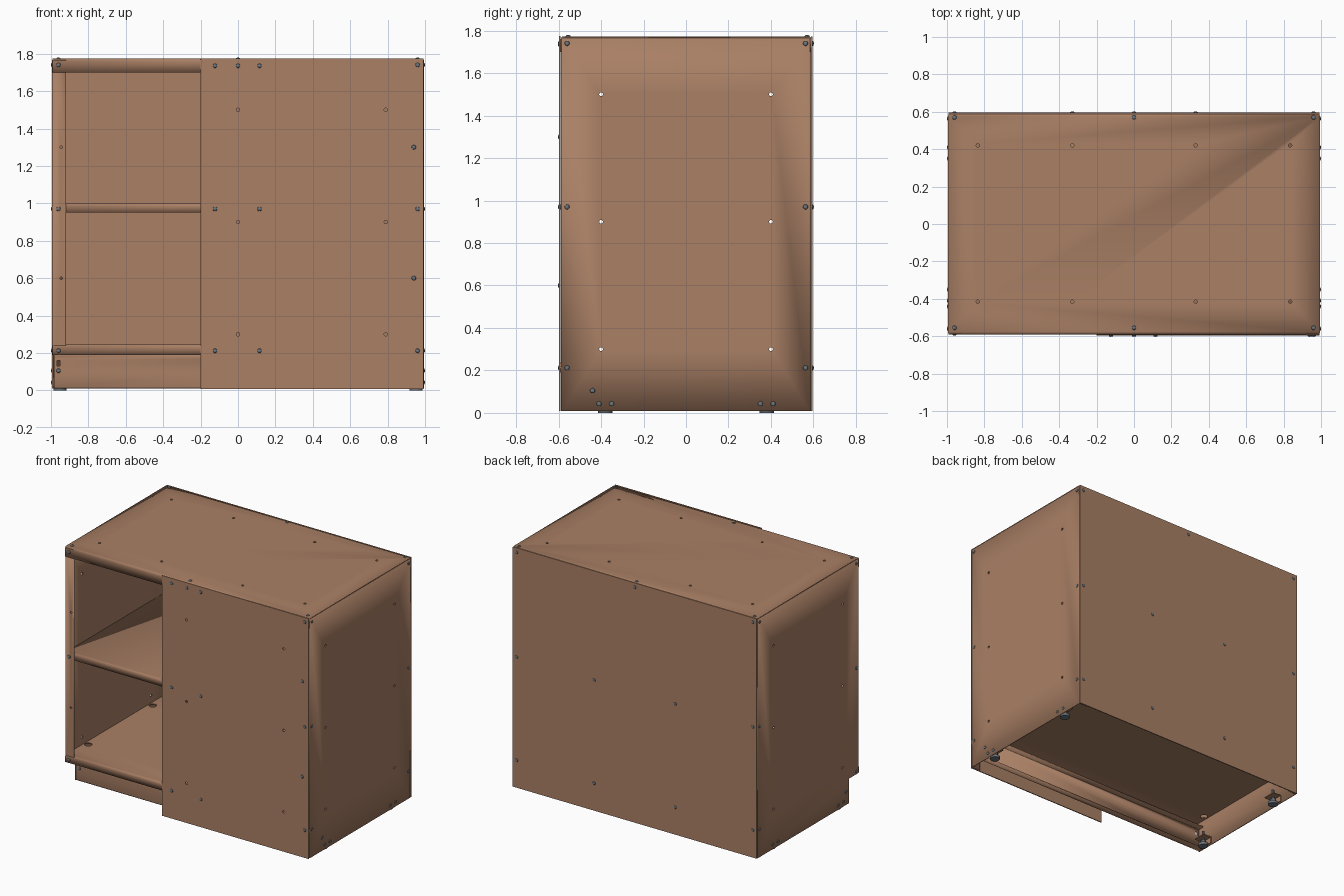
import bpy, bmesh, math
from mathutils import Matrix, Vector

if "Cube" in bpy.data.objects:
    bpy.data.objects.remove(bpy.data.objects["Cube"])

T = 0.007  # sheet thickness


def material(name, rgb):
    m = bpy.data.materials.new(name)
    m.diffuse_color = (*rgb, 1)
    m.use_nodes = True
    m.node_tree.nodes["Principled BSDF"].inputs["Base Color"].default_value = m.diffuse_color
    return m


BROWN = material("brown_sheet", (0.40, 0.215, 0.13))
STEEL = material("steel_grey", (0.15, 0.18, 0.20))


def finish(name, bm, mat, smooth=True):
    bmesh.ops.recalc_face_normals(bm, faces=bm.faces[:])
    me = bpy.data.meshes.new(name)
    bm.to_mesh(me)
    bm.free()
    me.materials.append(mat)
    ob = bpy.data.objects.new(name, me)
    bpy.context.collection.objects.link(ob)
    if smooth:
        bpy.ops.object.select_all(action='DESELECT')
        ob.select_set(True)
        bpy.context.view_layer.objects.active = ob
        bpy.ops.object.shade_smooth_by_angle(angle=math.radians(35))
    return ob


def box(bm, lo, hi):
    lo, hi = Vector(lo), Vector(hi)
    m = Matrix.Translation((lo + hi) / 2) @ Matrix.Diagonal((*(hi - lo), 1))
    bmesh.ops.create_cube(bm, size=1, matrix=m)


TURN = {'x': Matrix.Rotation(math.pi / 2, 4, 'Y'),
        'y': Matrix.Rotation(math.pi / 2, 4, 'X'),
        'z': Matrix.Identity(4)}


def rod(bm, pos, axis, r, depth, seg=14):
    bmesh.ops.create_cone(bm, cap_ends=True, segments=seg, radius1=r, radius2=r,
                          depth=depth, matrix=Matrix.Translation(pos) @ TURN[axis])


def cut(ob, cutter):
    mod = ob.modifiers.new("cut", 'BOOLEAN')
    mod.operation = 'DIFFERENCE'
    mod.solver = 'EXACT'
    mod.object = cutter


def rounded(pts, r):
    """Round the inner corners of an open profile."""
    pts = [Vector(p) for p in pts]
    out = [pts[0]]
    for a, b, c in zip(pts, pts[1:], pts[2:]):
        p, q = b + (a - b).normalized() * r, b + (c - b).normalized() * r
        for t in (0, 0.33, 0.67, 1):
            out.append(p * (1 - t) ** 2 + b * 2 * t * (1 - t) + q * t * t)
    return out + [pts[-1]]


def bent_sheet(name, pts, a, b, axis, r=0.012):
    """Extrude a folded profile along x (yz profile) or z (xy profile)."""
    bm = bmesh.new()
    rows = []
    for p in rounded(pts, r):
        rows.append([bm.verts.new((e, p.x, p.y) if axis == 'x' else (p.x, p.y, e))
                     for e in (a, b)])
    for u, v in zip(rows, rows[1:]):
        bm.faces.new((u[0], v[0], v[1], u[1]))
    ob = finish(name, bm, BROWN)
    mod = ob.modifiers.new("thickness", 'SOLIDIFY')
    mod.thickness = T
    mod.offset = 0
    mod.use_even_offset = True
    return ob


# Hole cutters
bm = bmesh.new()
for z in (0.3, 0.9, 1.5):
    for y in (-0.4, 0.4):
        rod(bm, (0, y, z), 'x', 0.009, 2.2)
    for x in (0, 0.79):
        rod(bm, (x, -0.59, z), 'y', 0.009, 0.05)
for z in (0.6, 1.3):
    rod(bm, (-0.945, -0.59, z), 'y', 0.007, 0.05)
for y in (-0.415, 0.42):
    for x in (-0.835, -0.33, 0.33, 0.835):
        rod(bm, (x, y, 1.77), 'z', 0.009, 0.05)
for x in (-0.955, 0.955):
    for y in (-0.375, 0.375):
        rod(bm, (x, y, 0.242), 'z', 0.026, 0.05, 20)
box(bm, (-0.968, -0.49, 0.13), (-0.952, -0.45, 0.16))
holes = finish("hole_cutter", bm, BROWN, False)
holes.hide_render = True
holes.hide_viewport = True

bm = bmesh.new()
box(bm, (-1.1, -0.7, -0.1), (-0.9, -0.472, 0.19))
notch = finish("toe_notch_cutter", bm, BROWN, False)
notch.hide_render = True
notch.hide_viewport = True

# Side panels with folded front stile and back flange
for name, s in (("left_side", -1), ("right_side", 1)):
    prof = [(s * 0.92, -0.586), (s * 0.99, -0.586), (s * 0.99, 0.585), (s * 0.92, 0.585)]
    side = bent_sheet(name, prof, 0.01, 1.766, 'z', 0.006)
    cut(side, holes)
    if s < 0:
        cut(side, notch)


# Top, shelf and floor as downward-folded trays
def tray(name, front, back, z, drop, half):
    ob = bent_sheet(name, [(front, z - drop), (front, z), (back, z), (back, z - drop)],
                    -half, half, 'x')
    cut(ob, holes)


tray("top_panel", -0.587, 0.586, 1.77, 0.07, 0.992)
tray("middle_shelf", -0.58, 0.577, 0.996, 0.046, 0.983)
tray("bottom_floor", -0.588, 0.577, 0.242, 0.052, 0.991)

# Recessed kick board channel
kick = bent_sheet("toe_kick", [(-0.42, 0.014), (-0.47, 0.014), (-0.47, 0.188), (-0.42, 0.188)],
                  -0.985, 0.985, 'x', 0.006)
cut(kick, holes)

# Flat front cover and back panel
bm = bmesh.new()
box(bm, (-0.2, -0.597, 0.008), (0.992, -0.590, 1.774))
cut(finish("front_cover", bm, BROWN, False), holes)
bm = bmesh.new()
box(bm, (-0.992, 0.589, 0.01), (0.992, 0.596, 1.772))
finish("back_panel", bm, BROWN, False)

# Domed screw heads
bm = bmesh.new()


def screw(pos, axis):
    flat = Matrix.Diagonal((1, 1, 0.5, 1))
    bmesh.ops.create_uvsphere(bm, u_segments=12, v_segments=6, radius=0.012,
                              matrix=Matrix.Translation(pos) @ TURN[axis] @ flat)


for z in (1.74, 0.97, 0.212):
    for s in (-1, 1):
        screw((s * 0.96, -0.591 if s < 0 else -0.597, z), 'y')
        screw((s * 0.96, 0.596, z), 'y')
        for y in (-0.56, 0.563):
            screw((s * 0.9935, y, z), 'x')
    for x in (-0.123, 0.115):
        screw((x, -0.597, min(z, 1.735)), 'y')
screw((0, -0.597, 1.735), 'y')
screw((0, 0.596, 1.74), 'y')
for z in (1.3, 0.6):
    screw((0.94, -0.597, z), 'y')
for z in (0.97, 0.212):
    for x in (-0.33, 0.33):
        screw((x, 0.596, z), 'y')
for s in (-1, 1):
    screw((s * 0.9935, -0.44, 0.105), 'x')
    for y in (-0.41, -0.35, 0.35, 0.41):
        screw((s * 0.9935, y, 0.043), 'x')
for x in (-0.96, 0, 0.96):
    for y in (-0.555, 0.57):
        screw((x, y, 1.7735), 'z')
screw((-0.96, -0.4735, 0.105), 'y')
finish("screw_heads", bm, STEEL)

# Levelling feet and their brackets under each corner
for sx, xn in ((-1, "left"), (1, "right")):
    for sy, yn in ((-1, "front"), (1, "back")):
        x, y = sx * 0.952, sy * 0.38
        bm = bmesh.new()
        rod(bm, (x, y, 0.010), 'z', 0.034, 0.020, 20)
        rod(bm, (x, y, 0.032), 'z', 0.020, 0.024, 6)
        rod(bm, (x, y, 0.075), 'z', 0.010, 0.09, 10)
        finish(f"{yn}_{xn}_foot", bm, STEEL)
        bm = bmesh.new()
        box(bm, (min(sx * 0.986, sx * 0.915), y - 0.048, 0.062),
            (max(sx * 0.986, sx * 0.915), y + 0.048, 0.069))
        box(bm, (min(sx * 0.986, sx * 0.979), y - 0.048, 0.02),
            (max(sx * 0.986, sx * 0.979), y + 0.048, 0.065))
        finish(f"{yn}_{xn}_foot_bracket", bm, BROWN, False)
